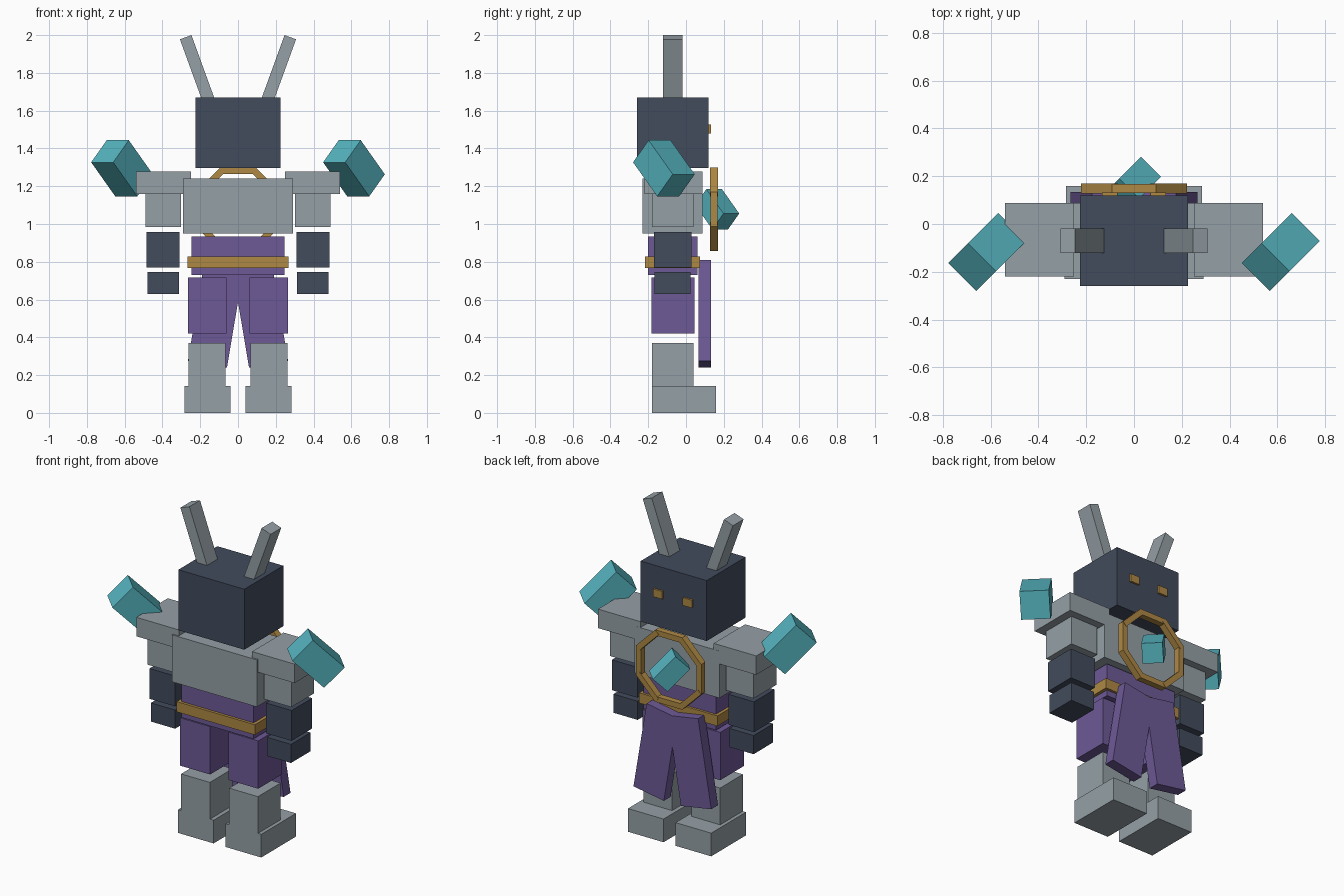
import bpy, bmesh, math
from mathutils import Matrix, Vector

if "Cube" in bpy.data.objects:
    bpy.data.objects.remove(bpy.data.objects["Cube"])


def material(name, r, g, b):
    m = bpy.data.materials.new(name)
    lin = [((c / 255 + 0.055) / 1.055) ** 2.4 for c in (r, g, b)]
    m.diffuse_color = (*lin, 1)
    m.use_nodes = True
    m.node_tree.nodes["Principled BSDF"].inputs["Base Color"].default_value = m.diffuse_color
    return m


STEEL = material("steel_grey", 149, 160, 166)
NAVY = material("dark_navy", 66, 75, 92)
PURPLE = material("purple_cloth", 109, 89, 150)
GOLD = material("gold", 174, 136, 68)
TEAL = material("teal_crystal", 86, 180, 192)


def block(name, mat, center, size, rot=Matrix.Identity(3)):
    """Flat-sided box, optionally rotated about its centre."""
    bm = bmesh.new()
    bmesh.ops.create_cube(bm, size=1, matrix=Matrix.Diagonal((*size, 1)))
    bm.transform(Matrix.Translation(center) @ rot.to_4x4())
    me = bpy.data.meshes.new(name)
    bm.to_mesh(me)
    bm.free()
    me.materials.append(mat)
    ob = bpy.data.objects.new(name, me)
    bpy.context.collection.objects.link(ob)
    return ob


def span(name, mat, xs, ys, zs):
    """Axis-aligned box given by its limits."""
    lims = (xs, ys, zs)
    return block(name, mat, [(a + b) / 2 for a, b in lims], [b - a for a, b in lims])


def tilt(deg):
    return Matrix.Rotation(math.radians(deg), 3, 'Y')


# Head, torso, waist and belt
span("head", NAVY, (-.225, .225), (-.26, .12), (1.297, 1.67))
span("torso", STEEL, (-.29, .29), (-.23, .088), (.95, 1.24))
span("waist", PURPLE, (-.247, .247), (-.2, .06), (.73, .935))
span("belt", GOLD, (-.267, .267), (-.217, .075), (.766, .829))

# Limbs and paired details: (name, material, x, y, z limits) for the +x side
PAIRED = [
    ("shoulder_pad", STEEL, (.25, .54), (-.22, .087), (1.16, 1.277)),
    ("upper_arm", STEEL, (.302, .49), (-.18, .04), (.983, 1.2)),
    ("forearm", NAVY, (.311, .485), (-.17, .03), (.77, .957)),
    ("hand", NAVY, (.313, .478), (-.166, .024), (.63, .745)),
    ("thigh", PURPLE, (.062, .266), (-.183, .046), (.421, .716)),
    ("shin", STEEL, (.066, .262), (-.18, .041), (.13, .37)),
    ("boot", STEEL, (.041, .284), (-.179, .16), (0, .143)),
    ("eye", GOLD, (.07, .133), (.11, .132), (1.48, 1.528)),
]
# Crystals share one diagonal orientation
s = math.sqrt(.5)
CRYSTAL = Matrix(((s, -s, 0), (.5, .5, s), (-.5, -.5, s))).transposed()

for side, tag in ((-1, "left"), (1, "right")):
    for name, mat, xs, ys, zs in PAIRED:
        span(f"{name}_{tag}", mat, sorted(side * x for x in xs), ys, zs)
    # Horn leaning outward from the top of the head
    rot = tilt(20 * side)
    tip = Vector((.277 * side, -.07, 1.989))
    block(f"horn_{tag}", STEEL, tip - rot @ Vector((0, 0, .2)), (.065, .104, .4), rot)
    # Cloth tail splaying outward at the bottom
    block(f"cloth_tail_{tag}", PURPLE, (.117 * side, .1, .525), (.21, .066, .542), tilt(-9.5 * side))
    # Shoulder crystal
    block(f"shoulder_crystal_{tag}", TEAL, (.614 * side, -.117, 1.295), (.165, .165, .255), CRYSTAL)

# Eight-sided ring with a floating crystal in its centre
RING = Vector((0, .149, 1.078))
for i in range(8):
    rot = tilt(45 * i)
    depth = .042 if i % 2 else .038
    block(f"ring_segment_{i + 1}", GOLD, RING + rot @ Vector((0, 0, .205)), (.184, depth, .034), rot)
block("ring_crystal", TEAL, (-.004, .165, 1.078), (.118, .118, .182), CRYSTAL)
